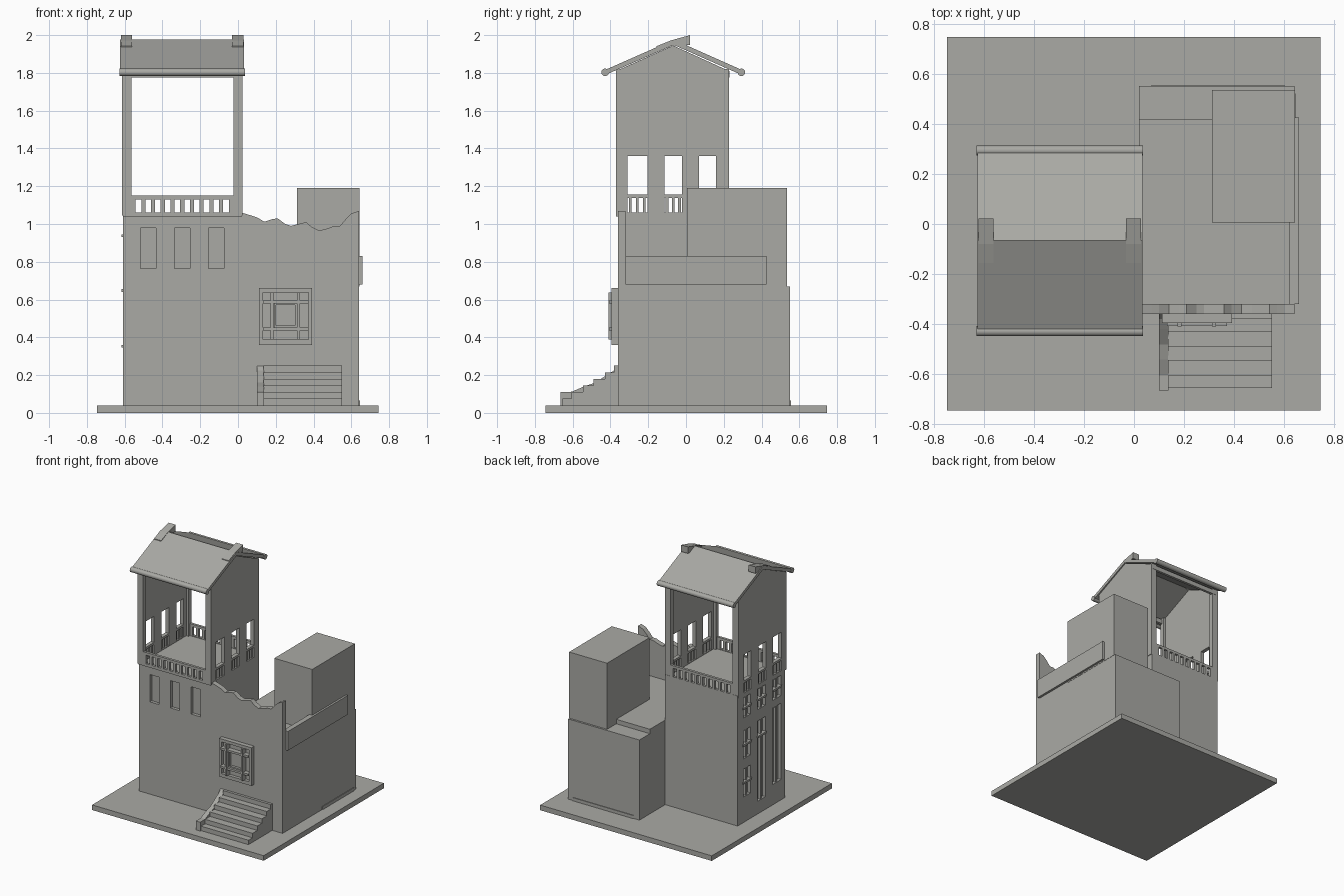
import bpy
import bmesh

stone = bpy.data.materials.new("warm_grey_stone")
stone.diffuse_color = (0.40, 0.40, 0.375, 1)


def finish(name, bm):
    bmesh.ops.recalc_face_normals(bm, faces=bm.faces)
    me = bpy.data.meshes.new(name)
    bm.to_mesh(me)
    bm.free()
    me.materials.append(stone)
    ob = bpy.data.objects.new(name, me)
    bpy.context.collection.objects.link(ob)
    return ob


def boxes(name, items):
    """One object made of boxes given as (x0, x1, y0, y1, z0, z1)."""
    bm = bmesh.new()
    for x0, x1, y0, y1, z0, z1 in items:
        vs = bmesh.ops.create_cube(bm, size=1)["verts"]
        for v in vs:
            v.co = ((x0 + x1) / 2 + v.co.x * (x1 - x0),
                    (y0 + y1) / 2 + v.co.y * (y1 - y0),
                    (z0 + z1) / 2 + v.co.z * (z1 - z0))
    return finish(name, bm)


def prism(name, pts, a, b, axis="x"):
    """Extrude a profile along x (points are y, z) or y (points are x, z)."""
    bm = bmesh.new()
    place = (lambda t, p: (t, p[0], p[1])) if axis == "x" else (lambda t, p: (p[0], t, p[1]))
    r0 = [bm.verts.new(place(a, p)) for p in pts]
    r1 = [bm.verts.new(place(b, p)) for p in pts]
    n = len(pts)
    bm.faces.new(r0)
    bm.faces.new(r1[::-1])
    for i in range(n):
        bm.faces.new((r0[i], r0[(i + 1) % n], r1[(i + 1) % n], r1[i]))
    return finish(name, bm)


def cut(ob, items):
    """Subtract a set of boxes from an object."""
    cutter = boxes("cutter", items)
    cutter.hide_render = True
    mod = ob.modifiers.new("cut", "BOOLEAN")
    mod.operation = "DIFFERENCE"
    mod.solver = "EXACT"
    mod.object = cutter
    bpy.context.view_layer.update()
    dg = bpy.context.evaluated_depsgraph_get()
    me = bpy.data.meshes.new_from_object(ob.evaluated_get(dg))
    ob.modifiers.clear()
    ob.data = me
    bpy.data.objects.remove(cutter)


# ground slab
boxes("ground_slab", [(-0.747, 0.745, -0.745, 0.747, 0, 0.04)])

# tower base, with front niches and recessed side openings
tower = boxes("tower_base", [(-0.61, 0.02, -0.36, 0.23, 0.04, 1.055)])
niches = [(x, x + 0.08, -0.4, -0.335, 0.765, 0.98) for x in (-0.515, -0.335, -0.155)]
left = [(0.07, 0.16, 0.86, 1.02), (0.07, 0.16, 0.54, 0.76), (0.07, 0.16, 0.24, 0.46),
        (-0.115, -0.02, 0.86, 1.02), (-0.115, -0.02, 0.14, 0.77),
        (-0.31, -0.205, 0.86, 1.02), (-0.31, -0.205, 0.2, 0.8)]
cut(tower, niches + [(-0.7, -0.585, a, b, c, d) for a, b, c, d in left])
boxes("left_sills", [(-0.618, -0.58, y, y + 0.11, z, z + 0.015)
                     for y, z in ((0.06, 0.93), (0.06, 0.64), (0.06, 0.345),
                                  (-0.122, 0.93), (-0.122, 0.64), (-0.312, 0.93))])
boxes("left_mullions", [(-0.605, -0.58, (a + b) / 2 - 0.008, (a + b) / 2 + 0.008, c, d)
                        for a, b, c, d in left])

# lower house, its roof terrace and raised rear block
boxes("house_body", [(0.02, 0.64, -0.36, 0.55, 0.04, 0.67)])
boxes("terrace_floor", [(0.02, 0.64, -0.32, 0.42, 0.67, 0.705)])
boxes("rear_block", [(0.312, 0.642, 0.005, 0.535, 0.67, 1.19)])
boxes("right_parapet", [(0.618, 0.658, -0.32, 0.425, 0.68, 0.83)])
boxes("plinth_strips", [(0.635, 0.645, 0.13, 0.52, 0.04, 0.065),
                        (0.07, 0.6, 0.545, 0.555, 0.04, 0.065)])

# broken front parapet
crest = [(0.02, 1.06), (0.07, 1.045), (0.10, 1.035), (0.14, 1.012), (0.18, 1.025), (0.21, 1.03),
         (0.25, 1.0), (0.28, 0.99), (0.32, 1.0), (0.36, 1.01), (0.39, 0.985), (0.43, 0.965),
         (0.47, 0.975), (0.51, 0.99), (0.54, 0.99), (0.57, 1.025), (0.60, 1.055), (0.64, 1.07)]
prism("broken_parapet", [(0.64, 0.67), (0.02, 0.67)] + crest, -0.36, -0.32, "y")

# tower side walls with window openings and gables
win = [(-0.31, -0.205), (-0.115, -0.02), (0.07, 0.16)]
gable = [(-0.37, 1.045), (0.228, 1.045), (0.228, 1.81), (-0.068, 1.945), (-0.37, 1.81)]
for name, x0, x1 in (("left_gable_wall", -0.615, -0.585), ("right_gable_wall", -0.005, 0.025)):
    wall = prism(name, gable, x0, x1)
    cut(wall, [(x0 - 0.1, x1 + 0.1, a, b, z0, z1)
               for a, b in win for z0, z1 in ((1.06, 1.138), (1.155, 1.36))])
    xm = (x0 + x1) / 2
    boxes(name + "_balusters", [(xm - 0.008, xm + 0.008, a + (b - a) * f - 0.007, a + (b - a) * f + 0.007,
                                 1.055, 1.145) for a, b in win for f in (0.15, 0.5, 0.85)])

# corner posts
boxes("corner_posts", [(x, x + 0.045, y, y + 0.035, 1.05, 1.82)
                       for x in (-0.61, -0.025) for y in (-0.37, 0.193)])

# front and back railings, and eave beams
for name, y in (("front", -0.37), ("back", 0.21)):
    rails = [(-0.61, 0.02, y, y + 0.02, 1.04, 1.062), (-0.57, -0.02, y, y + 0.02, 1.13, 1.15)]
    edges = [-0.542 + 0.0515 * i for i in range(10)]
    bars = [(e + 0.03, e + 0.0515, y, y + 0.02, 1.06, 1.132) for e in edges[:-1]]
    ends = [(-0.57, -0.542, y, y + 0.02, 1.06, 1.132), (-0.0485, -0.02, y, y + 0.02, 1.06, 1.132)]
    boxes(name + "_railing", rails + bars + ends)
    boxes(name + "_eave_beam", [(-0.6, 0.015, y, y + 0.02, 1.775, 1.81)])

# gabled roof
ridge = -0.065
prism("gable_roof", [(-0.43, 1.815), (ridge, 1.976), (0.297, 1.815),
                     (0.297, 1.788), (ridge, 1.948), (-0.43, 1.788)], -0.625, 0.033)

# round eave poles
for name, y in (("front_eave_pole", -0.428), ("back_eave_pole", 0.293)):
    bpy.ops.mesh.primitive_cylinder_add(vertices=16, radius=0.02, depth=0.664,
                                        location=(-0.296, y, 1.803), rotation=(0, 1.570796, 0))
    pole = bpy.context.object
    pole.name = name
    pole.data.materials.append(stone)
    bpy.ops.object.shade_smooth_by_angle()

# ridge finials
for name, x in (("left_ridge_finial", -0.62), ("right_ridge_finial", -0.032)):
    prism(name, [(-0.155, 1.925), (-0.155, 1.942), (-0.08, 1.972), (0.022, 2.0),
                 (0.022, 1.948), (-0.065, 1.945)], x, x + 0.06)

# lattice window: backing, border and crossing bars
boxes("window_border", [(0.112, 0.392, -0.37, -0.355, 0.36, 0.66),
                        (0.112, 0.132, -0.395, -0.36, 0.36, 0.66),
                        (0.372, 0.392, -0.395, -0.36, 0.36, 0.66),
                        (0.112, 0.392, -0.395, -0.36, 0.36, 0.388),
                        (0.112, 0.392, -0.395, -0.36, 0.637, 0.66)])
boxes("window_lattice",
      [(x, x + 0.016, -0.41, -0.365, 0.388, 0.637) for x in (0.173, 0.312)] +
      [(0.132, 0.372, -0.408, -0.365, z, z + 0.016) for z in (0.437, 0.58)] +
      [(x, x + 0.01, -0.39, -0.365, 0.45, 0.58) for x in (0.19, 0.302)] +
      [(0.19, 0.312, -0.39, -0.365, z, z + 0.01) for z in (0.453, 0.57)])

# entrance steps and side kerb
fronts = [-0.655, -0.605, -0.545, -0.49, -0.43, -0.38]
profile = [(-0.355, 0.035)]
for i, y in enumerate(fronts):
    profile += [(y, 0.04 + 0.035 * i), (y, 0.075 + 0.035 * i)]
prism("entrance_steps", profile + [(-0.355, 0.25)], 0.135, 0.55)
prism("stair_kerb", [(-0.355, 0.035), (-0.665, 0.035), (-0.665, 0.11), (-0.605, 0.112), (-0.54, 0.14),
                     (-0.48, 0.16), (-0.42, 0.2), (-0.38, 0.225), (-0.355, 0.255)], 0.1, 0.138)
